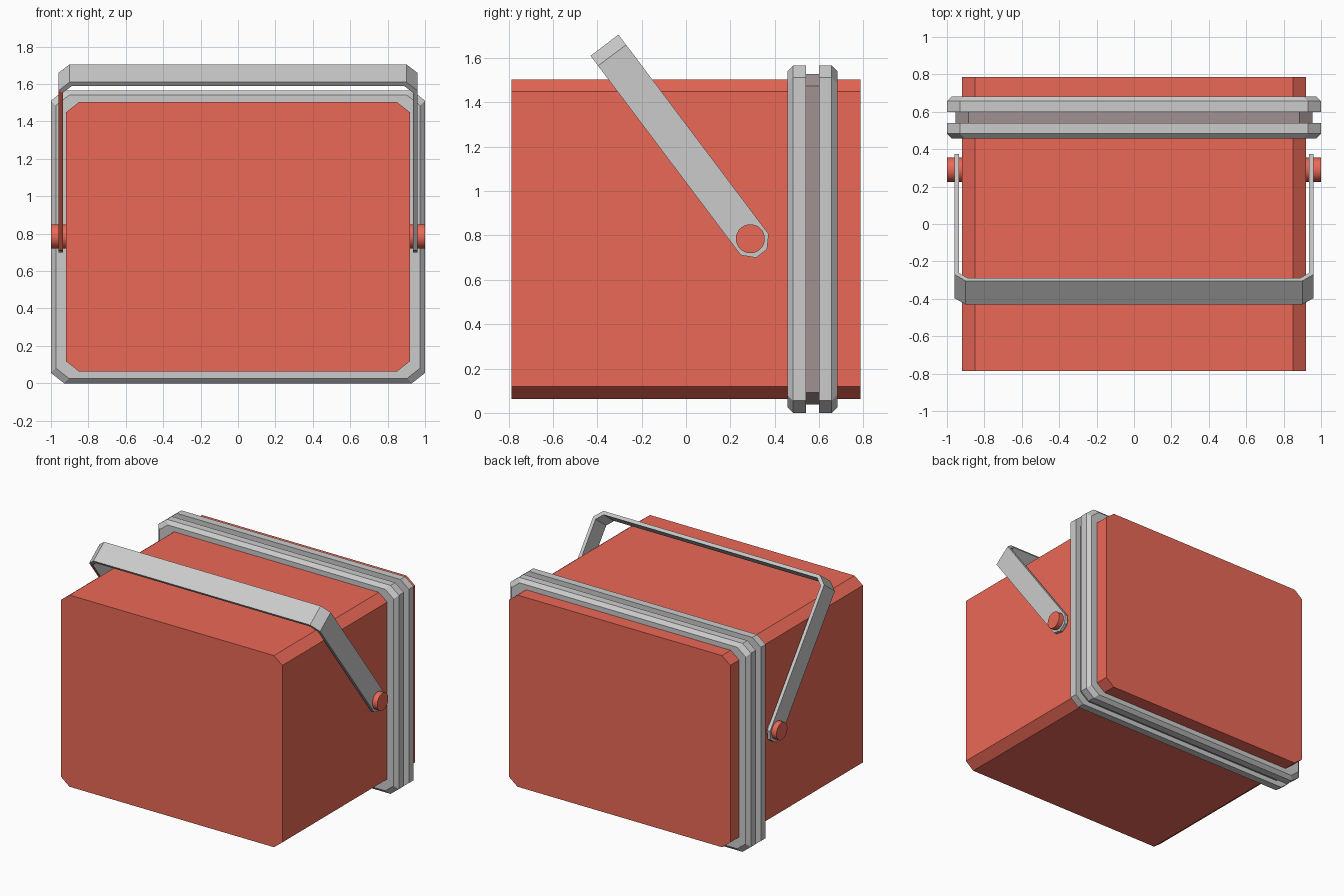
import bpy, bmesh, math
from mathutils import Vector

if "Cube" in bpy.data.objects:
    bpy.data.objects.remove(bpy.data.objects["Cube"])

CZ = 0.783  # height of the box centre


def material(name, rgb):
    m = bpy.data.materials.new(name)
    m.diffuse_color = (*rgb, 1)
    m.use_nodes = True
    m.node_tree.nodes["Principled BSDF"].inputs["Base Color"].default_value = m.diffuse_color
    return m


red = material("red_paint", (0.83, 0.14, 0.095))
rubber = material("rubber", (0.35, 0.29, 0.285))
metal = material("bare_metal", (0.8, 0.8, 0.8))


def octagon(y, hx, hz, cx=0.07, cz=0.055):
    """Rectangle with cut corners, lying in the XZ plane."""
    pts = [(hx, hz - cz), (hx - cx, hz), (cx - hx, hz), (-hx, hz - cz),
           (-hx, cz - hz), (cx - hx, -hz), (hx - cx, -hz), (hx, cz - hz)]
    return [Vector((x, y, CZ + z)) for x, z in pts]


def loft(name, rings, closed=False, mat=None):
    """Skin consecutive rings, then cap the ends or join them up."""
    bm = bmesh.new()
    vs = [[bm.verts.new(p) for p in r] for r in rings]
    n = len(vs[0])
    for a, b in zip(vs, vs[1:] + (vs[:1] if closed else [])):
        for i in range(n):
            j = (i + 1) % n
            bm.faces.new((a[i], a[j], b[j], b[i]))
    if not closed:
        bm.faces.new(vs[0])
        bm.faces.new(vs[-1])
    bmesh.ops.recalc_face_normals(bm, faces=bm.faces)
    me = bpy.data.meshes.new(name)
    bm.to_mesh(me)
    bm.free()
    ob = bpy.data.objects.new(name, me)
    bpy.context.collection.objects.link(ob)
    if mat:
        me.materials.append(mat)
    return ob


# Box body
loft("box_body", [octagon(y, 0.92, 0.72) for y in (-0.787, 0.787)], mat=red)

# Two rim bands, mirrored about the lid seam
SEAM = 0.57
for name, s in (("front_rim", -1), ("back_rim", 1)):
    section = [(0.03, 0), (0.087, 0), (0.113, 0.026), (0.113, 0.09), (0.03, 0.09)]
    loft(name, [octagon(SEAM + s * d, 1.0 - inset, CZ - inset)
                for d, inset in section], closed=True)

# Seal between the rims
loft("lid_seal", [octagon(SEAM + d, 0.955, 0.745) for d in (-0.04, 0.04)], mat=rubber)

# Tilted carrying handle: flat strip with rounded lower ends and cut corners
pivot = Vector((0, 0.29, 0.785))
along = Vector((0, -0.602, 0.799))
across = Vector((0, 0.799, 0.602))
# outer x, outer length, inner x, inner length, half width
half = [(0.96, -0.084, 0.935, -0.084, 0.031),
        (0.96, -0.033, 0.935, -0.033, 0.079),
        (0.96, 1.035, 0.935, 1.022, 0.079),
        (0.90, 1.092, 0.888, 1.067, 0.079)]


def strip(side, ox, ol, ix, il, w):
    o = pivot + along * ol + Vector((side * ox, 0, 0))
    i = pivot + along * il + Vector((side * ix, 0, 0))
    return [o - across * w, o + across * w, i + across * w, i - across * w]


handle = loft("handle", [strip(-1, *h) for h in half] +
              [strip(1, *h) for h in reversed(half)], mat=metal)
# The front edge of the left arm is painted red
handle.data.materials.append(red)
handle.data.polygons[7].material_index = 1

# Pivot pins
for name, s in (("left_pin", -1), ("right_pin", 1)):
    bpy.ops.mesh.primitive_cylinder_add(
        vertices=32, radius=0.065, depth=0.09,
        location=(s * 0.955, pivot.y, pivot.z), rotation=(0, math.pi / 2, 0))
    pin = bpy.context.object
    pin.name = name
    pin.data.materials.append(red)
    bpy.ops.object.shade_smooth_by_angle(angle=math.radians(30))
